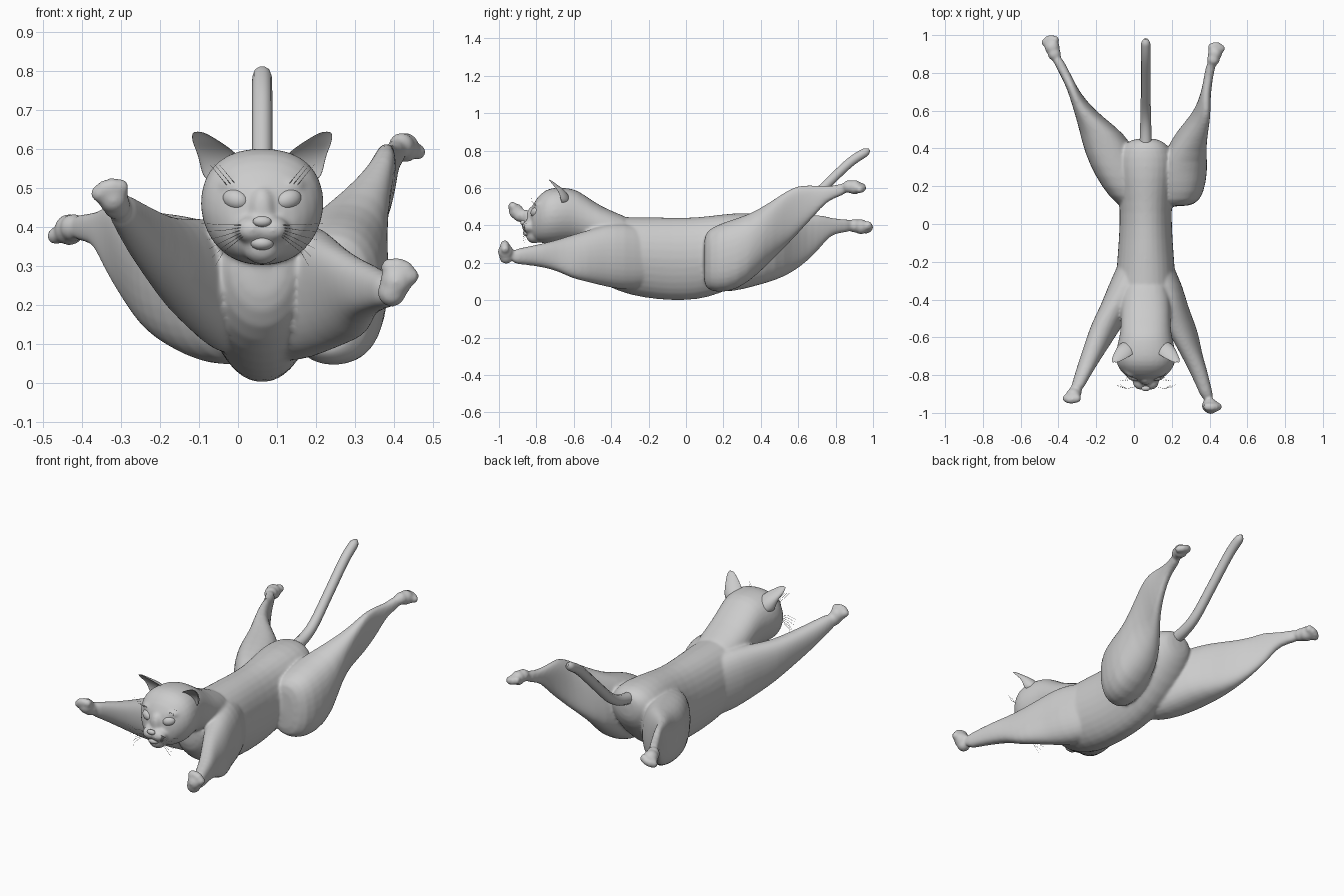
import bpy, bmesh, math
from mathutils import Matrix, Vector

CX = 0.062  # centre line of trunk and head


def loft(bm, rings, axis="Y", egg=0.0, cup=False, power=1.0, grow=1.03, sides=16):
    """Rings are (x, y, z, half width, half depth, optional lean), lying across the axis."""
    loops = []
    for x, y, z, a, b, *lean in rings:
        lean = lean[0] if lean else 0.0
        loop = []
        for i in range(sides):
            t = 2 * math.pi * i / sides
            c, s = math.cos(t), math.sin(t)
            u = grow * a * math.copysign(abs(c) ** power, c) * (1 + egg * min(s, 0)) + lean * s
            v = grow * b * math.copysign(abs(s) ** power, s)
            if cup and s < 0:
                v = -0.35 * b * s
            loop.append(bm.verts.new((x + u, y, z + v) if axis == "Y" else (x + u, y + v, z)))
        loops.append(loop)
    for p, q in zip(loops, loops[1:]):
        for i in range(sides):
            j = (i + 1) % sides
            bm.faces.new((p[i], p[j], q[j], q[i]))
    bm.faces.new(loops[0])
    bm.faces.new(loops[-1])


def ball(bm, pos, size):
    m = Matrix.Translation(pos) @ Matrix.Diagonal((*size, 1))
    bmesh.ops.create_uvsphere(bm, u_segments=16, v_segments=10, radius=1, matrix=m)


def paw(bm, heel, toes, spread, r):
    """Heel pad, foot pad and a row of four toes."""
    heel, toes, spread = Vector(heel), Vector(toes), Vector(spread).normalized()
    ball(bm, heel, (r, r, r))
    ball(bm, (heel + toes) / 2, (r * 1.12,) * 3)
    fwd = (toes - heel).normalized()
    for k in (-1.5, -0.5, 0.5, 1.5):
        p = toes + spread * k * r * 0.5 + fwd * r * (0.2 if abs(k) < 1 else -0.05)
        ball(bm, p, (r * 0.64,) * 3)


def finish(bm, name):
    bmesh.ops.recalc_face_normals(bm, faces=bm.faces[:])
    me = bpy.data.meshes.new(name)
    bm.to_mesh(me)
    bm.free()
    me.polygons.foreach_set("use_smooth", [True] * len(me.polygons))
    ob = bpy.data.objects.new(name, me)
    bpy.context.collection.objects.link(ob)
    return ob


def subdivide(ob, levels):
    md = ob.modifiers.new("round", "SUBSURF")
    md.levels = md.render_levels = levels


body = bmesh.new()

# trunk
loft(body, [(CX, y, z, a, b) for y, z, a, b in (
    (-0.56, 0.30, 0.06, 0.07), (-0.52, 0.28, 0.11, 0.14), (-0.42, 0.26, 0.15, 0.187),
    (-0.30, 0.235, 0.16, 0.207), (-0.15, 0.223, 0.147, 0.219), (0.0, 0.218, 0.137, 0.219),
    (0.12, 0.231, 0.138, 0.216), (0.25, 0.265, 0.158, 0.20), (0.36, 0.31, 0.155, 0.155),
    (0.43, 0.35, 0.11, 0.10), (0.455, 0.36, 0.05, 0.05))], egg=0.15, power=0.92)

# neck and head
loft(body, [(CX, y, z, a, b) for y, z, a, b in (
    (-0.26, 0.32, 0.11, 0.11), (-0.40, 0.36, 0.133, 0.113), (-0.50, 0.41, 0.13, 0.118),
    (-0.58, 0.452, 0.134, 0.138), (-0.64, 0.455, 0.150, 0.144), (-0.70, 0.452, 0.161, 0.150),
    (-0.75, 0.447, 0.153, 0.144), (-0.80, 0.430, 0.116, 0.117), (-0.835, 0.41, 0.06, 0.07))],
    egg=0.15, power=0.85)
ball(body, (CX, -0.818, 0.445), (0.036, 0.036, 0.06))
for s in (-1, 1):
    ball(body, (CX + s * 0.026, -0.834, 0.393), (0.046, 0.046, 0.036))
    ball(body, (CX + s * 0.07, -0.775, 0.508), (0.045, 0.038, 0.022))
ball(body, (CX, -0.812, 0.348), (0.052, 0.046, 0.045))

# front legs
loft(body, [(0.08, -0.10, 0.22, 0.08, 0.11), (0.10, -0.22, 0.226, 0.105, 0.165),
            (0.14, -0.33, 0.235, 0.118, 0.18),
            (0.185, -0.43, 0.24, 0.097, 0.166, -0.01), (0.24, -0.53, 0.235, 0.08, 0.135, -0.025),
            (0.275, -0.61, 0.233, 0.066, 0.116, -0.028), (0.30, -0.68, 0.24, 0.056, 0.085, -0.015),
            (0.333, -0.76, 0.24, 0.05, 0.064),
            (0.37, -0.86, 0.237, 0.037, 0.046), (0.395, -0.94, 0.232, 0.033, 0.038)], power=0.88)
loft(body, [(0.04, -0.10, 0.23, 0.08, 0.11), (0.02, -0.22, 0.23, 0.105, 0.165),
            (-0.025, -0.33, 0.245, 0.112, 0.172, -0.01),
            (-0.08, -0.43, 0.265, 0.092, 0.155, -0.02), (-0.137, -0.52, 0.29, 0.082, 0.13, -0.02),
            (-0.18, -0.61, 0.322, 0.070, 0.107, -0.02), (-0.245, -0.74, 0.385, 0.052, 0.068),
            (-0.285, -0.83, 0.43, 0.038, 0.048), (-0.31, -0.89, 0.455, 0.033, 0.038)], power=0.88)
paw(body, (0.395, -0.962, 0.232), (0.417, -0.968, 0.287), (1, 0, -0.45), 0.038)
paw(body, (-0.312, -0.89, 0.455), (-0.33, -0.925, 0.495), (1, 0, 0.3), 0.037)

# hind legs
loft(body, [(0.21, 0.092, 0.21, 0.07, 0.12), (0.24, 0.116, 0.215, 0.11, 0.164),
            (0.25, 0.22, 0.23, 0.132, 0.192), (0.265, 0.33, 0.272, 0.124, 0.18),
            (0.287, 0.44, 0.355, 0.084, 0.16, 0.05), (0.335, 0.54, 0.44, 0.046, 0.145, 0.045),
            (0.362, 0.60, 0.487, 0.038, 0.127, 0.022), (0.38, 0.69, 0.535, 0.027, 0.08),
            (0.39, 0.75, 0.568, 0.024, 0.043),
            (0.398, 0.80, 0.58, 0.024, 0.032), (0.415, 0.87, 0.605, 0.027, 0.032)], power=0.82)
loft(body, [(0.0, 0.08, 0.21, 0.06, 0.12), (-0.015, 0.14, 0.215, 0.112, 0.168, -0.015),
            (-0.065, 0.25, 0.228, 0.135, 0.182, -0.02), (-0.12, 0.37, 0.25, 0.136, 0.172, -0.015),
            (-0.168, 0.48, 0.27, 0.116, 0.162, -0.01), (-0.24, 0.57, 0.296, 0.066, 0.146, -0.018),
            (-0.292, 0.65, 0.33, 0.038, 0.120, -0.014), (-0.328, 0.72, 0.37, 0.029, 0.088),
            (-0.352, 0.77, 0.393, 0.028, 0.048),
            (-0.378, 0.82, 0.397, 0.028, 0.036), (-0.42, 0.90, 0.40, 0.030, 0.034)], power=0.82)
paw(body, (0.42, 0.87, 0.608), (0.437, 0.935, 0.6), (1, -0.2, -0.3), 0.035)
paw(body, (-0.422, 0.90, 0.398), (-0.444, 0.97, 0.388), (1, 0.25, 0.45), 0.037)

# one continuous skin over all the blended parts
ob = finish(body, "cat_body")
subdivide(ob, 1)
rm = ob.modifiers.new("skin", "REMESH")
rm.mode = "VOXEL"
rm.voxel_size = 0.0075
rm.use_smooth_shade = True
sm = ob.modifiers.new("soften", "SMOOTH")
sm.factor = 0.5
sm.iterations = 10

for s, side in ((-1, "left"), (1, "right")):
    # ear, cupped to the front
    bm = bmesh.new()
    loft(bm, [(CX + s * x, y, z, a, b) for x, y, z, a, b in (
        (0.085, -0.670, 0.51, 0.062, 0.055), (0.100, -0.675, 0.555, 0.058, 0.052),
        (0.116, -0.690, 0.590, 0.050, 0.040), (0.140, -0.712, 0.615, 0.038, 0.026),
        (0.158, -0.728, 0.636, 0.023, 0.015), (0.166, -0.735, 0.645, 0.010, 0.007))],
        axis="Z", cup=True)
    subdivide(finish(bm, "ear_" + side), 2)

    # eye
    bm = bmesh.new()
    ball(bm, (0, 0, 0), (0.036, 0.024, 0.026))
    eye = finish(bm, "eye_" + side)
    eye.location = (CX + s * 0.068, -0.805, 0.470)
    eye.rotation_euler = (0, -s * 0.3, s * 0.45)

# nose and lower lip
bm = bmesh.new()
ball(bm, (CX, -0.871, 0.414), (0.024, 0.014, 0.014))
finish(bm, "nose")
bm = bmesh.new()
ball(bm, (CX, -0.848, 0.358), (0.030, 0.024, 0.018))
finish(bm, "lower_lip")


def tube(name, paths, radius, kind="POLY", res=1):
    cu = bpy.data.curves.new(name, "CURVE")
    cu.dimensions = "3D"
    cu.bevel_depth = radius
    cu.bevel_resolution = res
    cu.use_fill_caps = True
    for pts in paths:
        sp = cu.splines.new(kind)
        sp.points.add(len(pts) - 1)
        for p, (x, y, z, r) in zip(sp.points, pts):
            p.co = (x, y, z, 1)
            p.radius = r
        if kind == "NURBS":
            sp.order_u = 4
            sp.use_endpoint_u = True
    cu.resolution_u = 8
    o = bpy.data.objects.new(name, cu)
    bpy.context.collection.objects.link(o)
    return o


# tail
tube("tail", [[(CX, y, z, r) for y, z, r in (
    (0.38, 0.40, 1.3), (0.47, 0.41, 1.2), (0.57, 0.44, 1.05), (0.67, 0.54, 1.0), (0.78, 0.645, 1.0),
    (0.88, 0.745, 1.0), (0.95, 0.785, 1.0), (0.968, 0.797, 0.9), (0.98, 0.806, 0.25))]],
    0.026, "NURBS", 3)

# cheek and brow whiskers
hairs = []
for s in (-1, 1):
    for i in range(6):
        z = 0.405 - 0.006 * i
        hairs.append([(CX + s * 0.05, -0.86, z, 1), (CX + s * 0.10, -0.872, z - 0.008 * i, 0.8),
                      (CX + s * (0.16 - 0.008 * i), -0.85 - 0.006 * (i % 3), z - 0.016 * i + 0.005, 0.3)])
    for i in range(3):
        x = 0.065 + 0.012 * i
        hairs.append([(CX + s * x, -0.80, 0.505, 1), (CX + s * (x + 0.02), -0.825, 0.53, 0.7),
                      (CX + s * (x + 0.045), -0.83, 0.56, 0.3)])
tube("whiskers", hairs, 0.0009)
